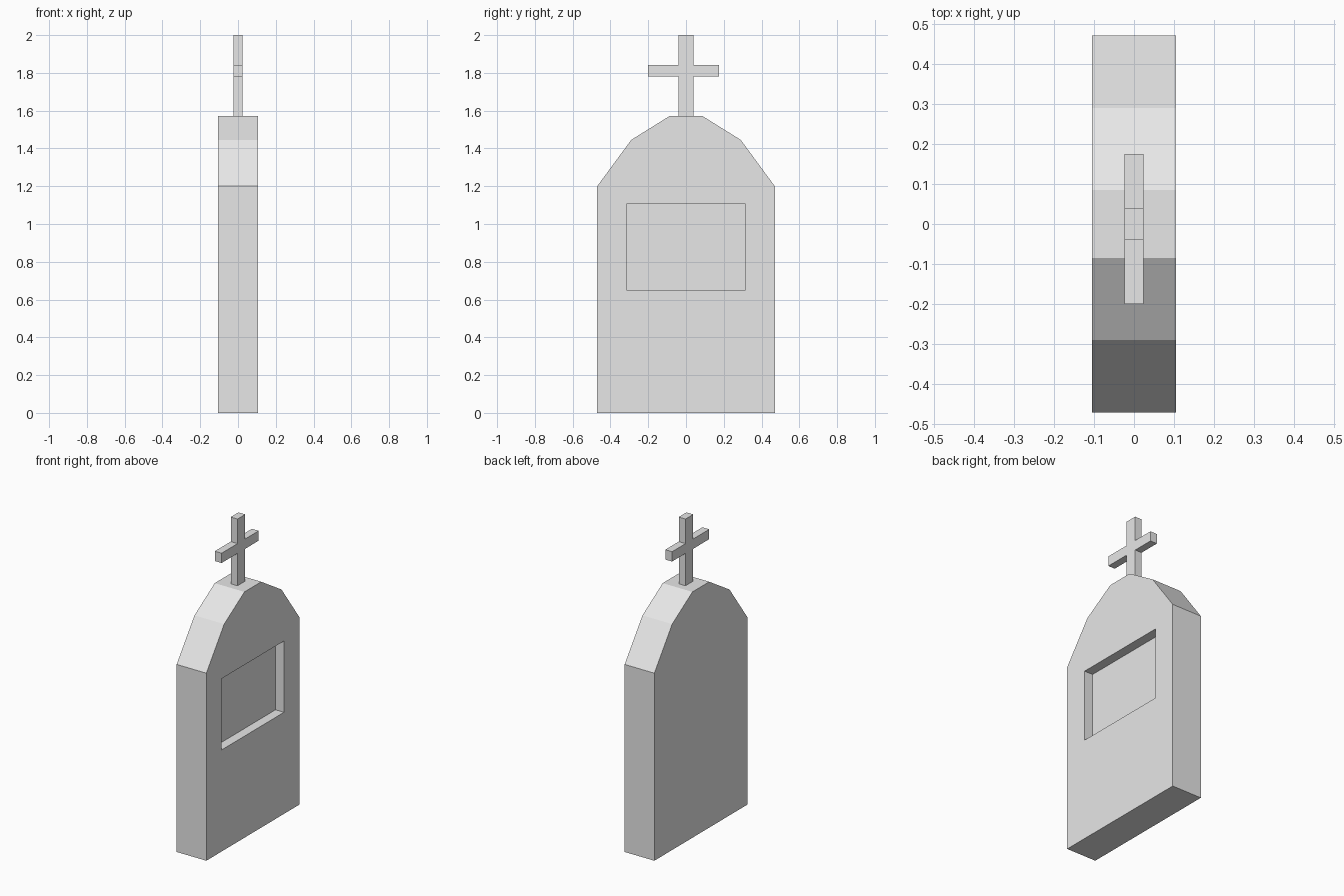
import bpy
import bmesh
from mathutils import Vector

default = bpy.data.objects.get("Cube")
if default:
    bpy.data.objects.remove(default, do_unlink=True)

stone = bpy.data.materials.new("grey stone")
stone.use_nodes = True
GREY = (0.8, 0.8, 0.8, 1)
stone.diffuse_color = GREY
stone.node_tree.nodes["Principled BSDF"].inputs["Base Color"].default_value = GREY


def prism(name, outline, x0, x1):
    """Extrude a (y, z) outline along x from x0 to x1."""
    bm = bmesh.new()
    face = bm.faces.new([bm.verts.new((x0, y, z)) for y, z in outline])
    new = bmesh.ops.extrude_face_region(bm, geom=[face])["geom"]
    verts = [g for g in new if isinstance(g, bmesh.types.BMVert)]
    bmesh.ops.translate(bm, verts=verts, vec=Vector((x1 - x0, 0, 0)))
    bmesh.ops.recalc_face_normals(bm, faces=bm.faces)
    mesh = bpy.data.meshes.new(name)
    bm.to_mesh(mesh)
    bm.free()
    mesh.materials.append(stone)
    obj = bpy.data.objects.new(name, mesh)
    bpy.context.collection.objects.link(obj)
    return obj


def rectangle(y, z0, z1):
    return [(-y, z0), (y, z0), (y, z1), (-y, z1)]


# Headstone slab with a faceted, flat-topped crown
HALF_THICK = 0.105
half = [(0.47, 0), (0.47, 1.2), (0.29, 1.445), (0.085, 1.573)]
slab = prism("headstone", half + [(-y, z) for y, z in reversed(half)],
             -HALF_THICK, HALF_THICK)

# Rectangular plaque recess on the left face
cutter = prism("recess_cutter", rectangle(0.315, 0.65, 1.106),
               HALF_THICK - 0.06, HALF_THICK + 0.1)
cutter.hide_render = True
cut = slab.modifiers.new("plaque_recess", "BOOLEAN")
cut.operation = "DIFFERENCE"
cut.solver = "EXACT"
cut.object = cutter
bpy.context.view_layer.objects.active = slab
bpy.ops.object.modifier_apply(modifier=cut.name)
bpy.data.objects.remove(cutter, do_unlink=True)

# Cross on top, its arms set slightly towards the front
P, BACK, FRONT = 0.039, 0.175, -0.2
BASE, LOW, HIGH, TOP = 1.573, 1.78, 1.843, 2.0
prism("cross", [(-P, BASE), (P, BASE), (P, LOW), (BACK, LOW), (BACK, HIGH),
                (P, HIGH), (P, TOP), (-P, TOP), (-P, HIGH), (FRONT, HIGH),
                (FRONT, LOW), (-P, LOW)], -0.024, 0.024)
